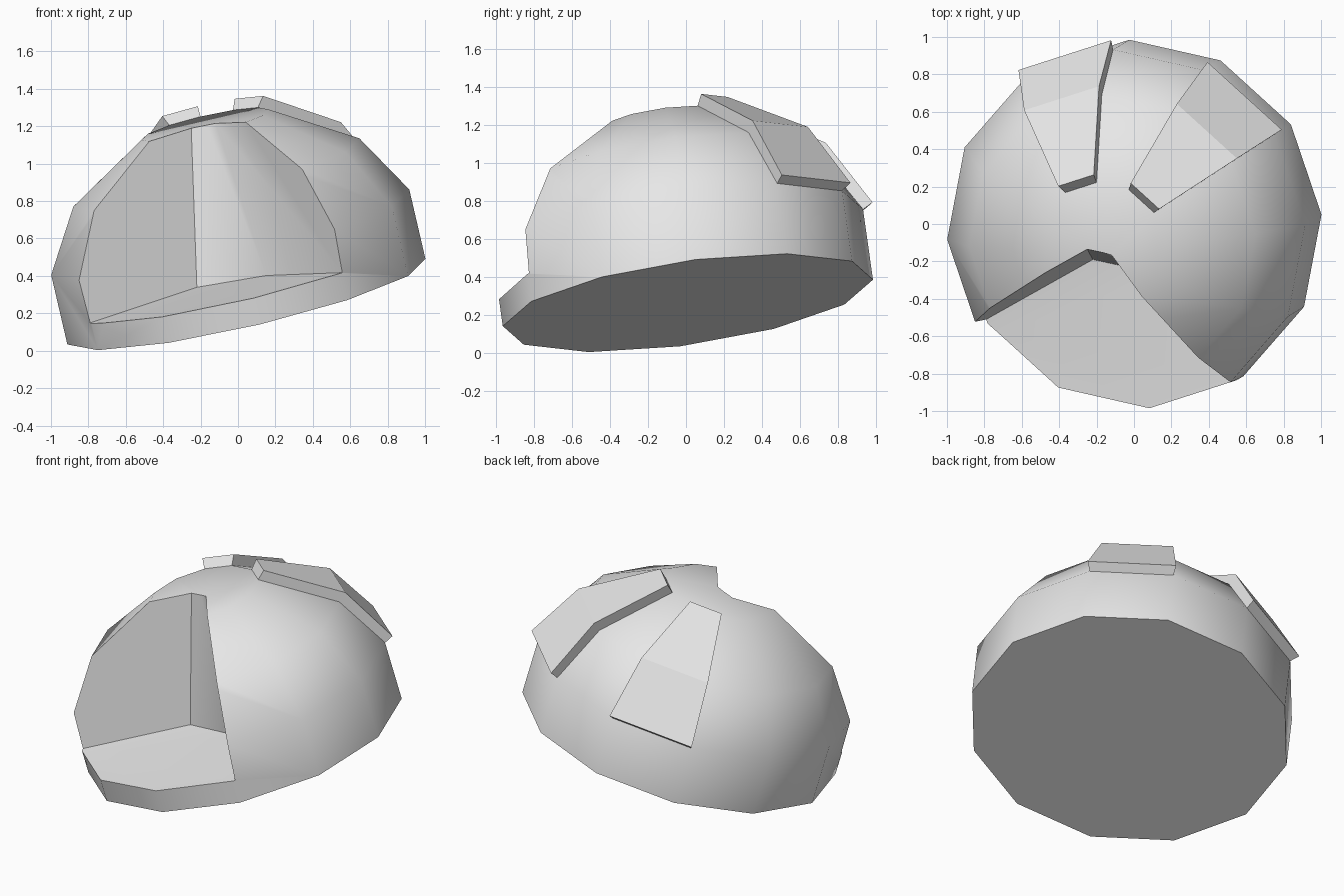
import bpy, bmesh, math
from mathutils import Vector, Matrix

if "Cube" in bpy.data.objects:
    bpy.data.objects.remove(bpy.data.objects["Cube"], do_unlink=True)

grey = bpy.data.materials.new("plain_grey")
grey.use_nodes = True
grey.diffuse_color = (0.8, 0.8, 0.8, 1)
grey.node_tree.nodes["Principled BSDF"].inputs["Base Color"].default_value = (0.8, 0.8, 0.8, 1)

# Tilted frame shared by the dome and its plates
CENTRE = Vector((0.045, 0.01, 0.262))
up = Vector((-0.2246, -0.137, 0.9647)).normalized()
side = Vector((0.9715, 0.041, 0.232))
side = (side - up * side.dot(up)).normalized()
fwd = up.cross(side)
FRAME = Matrix.Translation(CENTRE) @ Matrix((side, fwd, up)).transposed().to_4x4()
SIDES = 12


def ring_point(k, radius, height):
    a = math.tau * k / SIDES
    return FRAME @ Vector((radius * math.cos(a), radius * math.sin(a), height))


def finish(name, bm):
    bmesh.ops.recalc_face_normals(bm, faces=bm.faces)
    mesh = bpy.data.meshes.new(name)
    bm.to_mesh(mesh)
    bm.free()
    mesh.materials.append(grey)
    obj = bpy.data.objects.new(name, mesh)
    bpy.context.collection.objects.link(obj)
    return obj


def activate(obj):
    bpy.ops.object.select_all(action='DESELECT')
    obj.select_set(True)
    bpy.context.view_layer.objects.active = obj


# Dome: stacked rings with a flat base and flat crown
PROFILE = [(0.985, 0), (0.985, 0.385), (0.787, 0.716), (0.35, 0.981)]
bm = bmesh.new()
rings = [[bm.verts.new(ring_point(k, r, h)) for k in range(SIDES)] for r, h in PROFILE]
for low, high in zip(rings, rings[1:]):
    for k in range(SIDES):
        n = (k + 1) % SIDES
        bm.faces.new((low[k], low[n], high[n], high[k]))
bm.faces.new(rings[0])
bm.faces.new(rings[-1])
dome = finish("dome", bm)

# Wedge cutter for the front notch: inner corner, outer corner, inner top corner
bm = bmesh.new()
for inner, outer, top in (
        ((-0.22, -0.19, 0.339), (-0.79, -0.51, 0.149), (-0.25, -0.135, 1.19)),
        ((0.15, -0.27, 0.402), (0.545, -0.81, 0.417), (-0.12, -0.166, 1.216))):
    inner, outer, top = Vector(inner), Vector(outer), Vector(top)
    along, rise = (outer - inner) * 1.9, (top - inner) * 1.3
    for p in (inner, inner + along, inner + rise, inner + along + rise):
        bm.verts.new(p)
bmesh.ops.convex_hull(bm, input=bm.verts)
cutter = finish("notch_cutter", bm)
cutter.hide_render = True

cut = dome.modifiers.new("notch", 'BOOLEAN')
cut.operation = 'DIFFERENCE'
cut.solver = 'EXACT'
cut.object = cutter
activate(dome)
bpy.ops.object.modifier_apply(modifier=cut.name)
bpy.data.objects.remove(cutter, do_unlink=True)
activate(dome)
bpy.ops.object.shade_smooth_by_angle(angle=math.radians(40))

# Raised plates: each covers one dome side from crown to shoulder
OUTER = [(1.04, 0.415), (0.84, 0.766), (0.3986, 1.032)]
INNER = [(r - 0.003, h - 0.003) for r, h in PROFILE[1:]]


def plate(name, k):
    bm = bmesh.new()
    loop = OUTER + INNER[::-1]
    a, b = [[bm.verts.new(ring_point(j, r, h)) for r, h in loop] for j in (k, k + 1)]
    for i in range(len(loop)):
        n = (i + 1) % len(loop)
        bm.faces.new((a[i], a[n], b[n], b[i]))
    for s in (a, b):
        bm.faces.new((s[0], s[1], s[4], s[5]))
        bm.faces.new((s[1], s[2], s[3], s[4]))
    return finish(name, bm)


plate("left_back_plate", 1)
plate("right_back_plate", 3)
